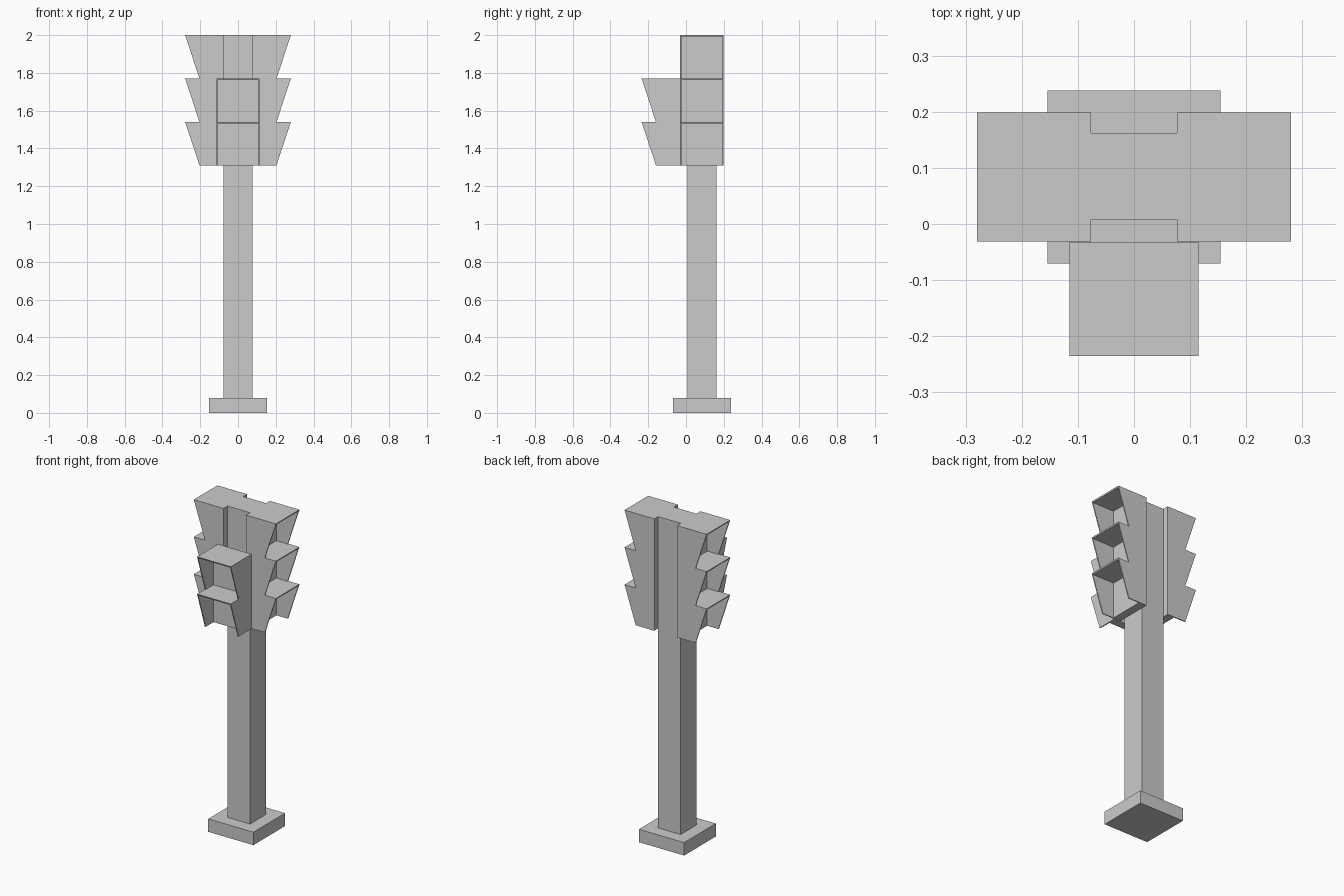
import bpy, bmesh, math

if "Cube" in bpy.data.objects:
    bpy.data.objects.remove(bpy.data.objects["Cube"])

BOTTOM, STEP = 1.31, 0.23      # lowest hood edge and hood spacing
DEEP, SHALLOW = 0.203, 0.127   # hood reach at its top and bottom
PLATE, HALF, WALL = 0.05, 0.115, 0.006


def prism(bm, profile, x0, x1):
    """Extrude a (depth, height) profile along x; depth points to -y."""
    a = [bm.verts.new((x0, -d, z)) for d, z in profile]
    b = [bm.verts.new((x1, -d, z)) for d, z in profile]
    bm.faces.new(a)
    bm.faces.new(b[::-1])
    n = len(a)
    for i in range(n):
        bm.faces.new((a[i], b[i], b[(i + 1) % n], a[(i + 1) % n]))


def finish(name, bm, loc=(0, 0, 0), turn=0):
    bmesh.ops.recalc_face_normals(bm, faces=bm.faces)
    me = bpy.data.meshes.new(name)
    bm.to_mesh(me)
    bm.free()
    ob = bpy.data.objects.new(name, me)
    bpy.context.collection.objects.link(ob)
    ob.location = loc
    ob.rotation_euler.z = math.radians(turn)


def box(name, half, y0, y1, z0, z1):
    bm = bmesh.new()
    prism(bm, [(-y0, z0), (-y0, z1), (-y1, z1), (-y1, z0)], -half, half)
    finish(name, bm)


def signal_head(name, count, loc, turn):
    bm = bmesh.new()
    top = BOTTOM + count * STEP
    inner = HALF - WALL
    # back plate
    prism(bm, [(0, BOTTOM), (0, top), (PLATE, top), (PLATE, BOTTOM)], -inner, inner)
    # sawtooth side walls
    saw = [(0, BOTTOM), (0, top)]
    for i in reversed(range(count)):
        z = BOTTOM + i * STEP
        saw += [(DEEP, z + STEP), (SHALLOW, z)]
    prism(bm, saw, -HALF, -inner)
    prism(bm, saw, inner, HALF)
    # hood roofs, open in front and below
    t = 0.008
    cut = DEEP - (DEEP - SHALLOW) * t / STEP
    for i in range(count):
        z = BOTTOM + (i + 1) * STEP
        prism(bm, [(PLATE, z), (DEEP, z), (cut, z - t), (PLATE, z - t)], -inner, inner)
    finish(name, bm, loc, turn)


# base and pole
box("base", 0.154, -0.07, 0.238, 0, 0.08)
box("pole", 0.077, 0.008, 0.162, 0.08, 2.0)

# signal heads: three lamps on each side, two in front
for side, label in ((1, "right"), (-1, "left")):
    signal_head(label + "_signal_head", 3, (0.077 * side, 0.084, 0), 90 * side)
signal_head("front_signal_head", 2, (0, -0.032, 0), 0)
